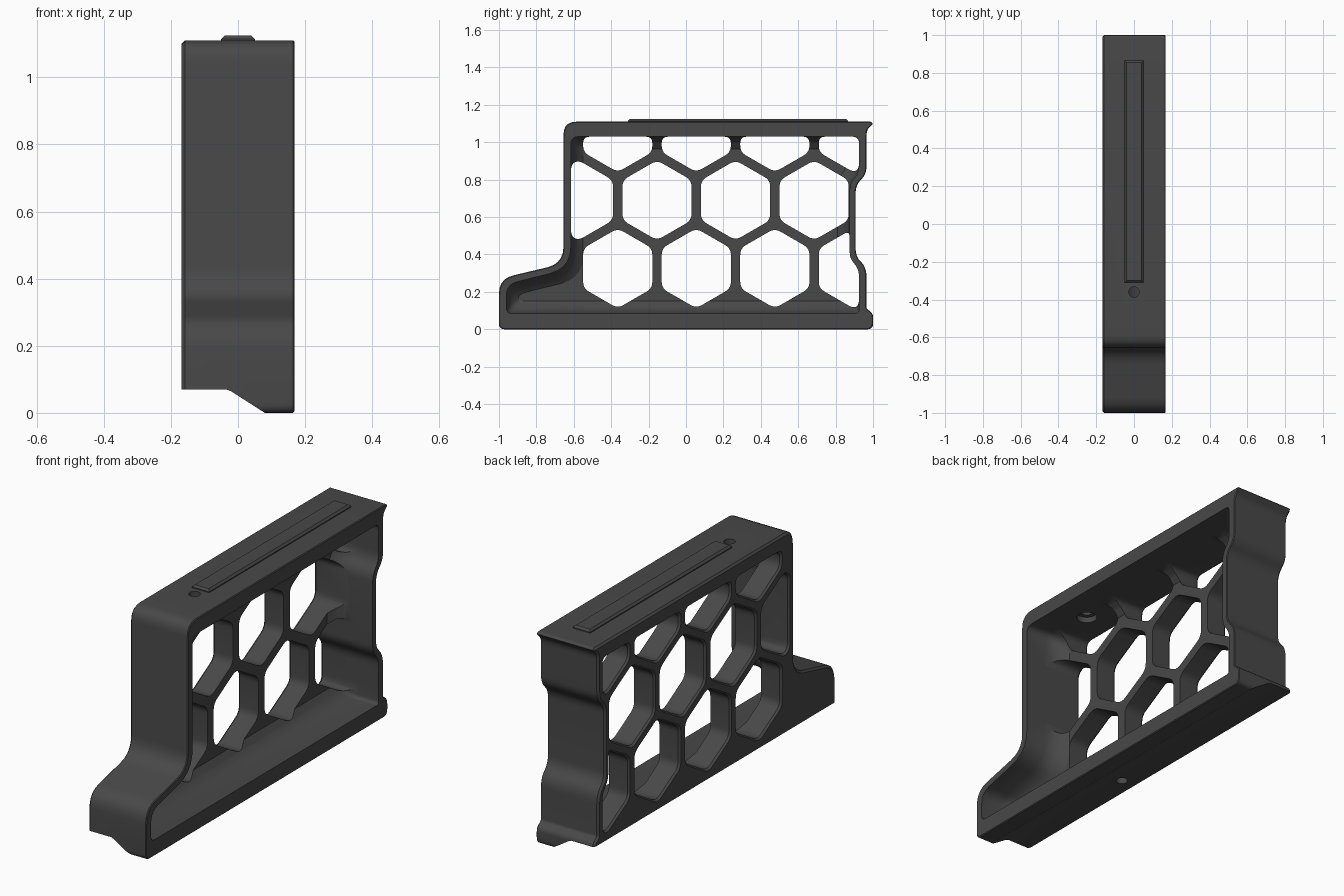
import bpy, bmesh, math
from mathutils import Vector

if "Cube" in bpy.data.objects:
    bpy.data.objects.remove(bpy.data.objects["Cube"])

grey = bpy.data.materials.new("dark_grey")
grey.diffuse_color = (0.065, 0.065, 0.065, 1)
grey.use_nodes = True
grey.node_tree.nodes["Principled BSDF"].inputs["Base Color"].default_value = grey.diffuse_color


def inset(pts, d):
    """Move every edge of a counter-clockwise (y, z, radius) outline inward by d."""
    out = []
    for i, p in enumerate(pts):
        a, b, c = (Vector(q[:2]) for q in (pts[i - 1], p, pts[(i + 1) % len(pts)]))
        u, v = (b - a).normalized(), (c - b).normalized()
        n, m = Vector((-u.y, u.x)), Vector((-v.y, v.x))
        q = b + (n + m) * d / (1 + n.dot(m))
        out.append((q.x, q.y, p[2]))
    return out


def rounded(pts, steps=5):
    """Replace each corner by a small curve."""
    out = []
    for i, p in enumerate(pts):
        a, b, c = (Vector(q[:2]) for q in (pts[i - 1], p, pts[(i + 1) % len(pts)]))
        ra = min(p[2], 0.45 * (a - b).length)
        rc = min(p[2], 0.45 * (c - b).length)
        s, e = b + (a - b).normalized() * ra, b + (c - b).normalized() * rc
        for k in range(steps + 1):
            t = k / steps
            out.append(s * (1 - t) ** 2 + b * 2 * t * (1 - t) + e * t * t)
    return out


def loft(name, pts, layers):
    """Skin an outline along x; layers are (x, inset) pairs."""
    bm = bmesh.new()
    rings = [[bm.verts.new((x, q.x, q.y)) for q in rounded(inset(pts, d))] for x, d in layers]
    for r, s in zip(rings, rings[1:]):
        for i in range(len(r)):
            j = (i + 1) % len(r)
            bm.faces.new((r[i], r[j], s[j], s[i]))
    bm.faces.new(rings[0])
    bm.faces.new(rings[-1])
    return finish(name, bm)


def finish(name, bm):
    bmesh.ops.recalc_face_normals(bm, faces=bm.faces)
    me = bpy.data.meshes.new(name)
    bm.to_mesh(me)
    bm.free()
    me.materials.append(grey)
    ob = bpy.data.objects.new(name, me)
    bpy.context.collection.objects.link(ob)
    return ob


def cylinder(name, x, y, z0, z1, r):
    bm = bmesh.new()
    bmesh.ops.create_cone(bm, cap_ends=True, segments=24, radius1=r, radius2=r, depth=z1 - z0)
    bmesh.ops.translate(bm, verts=bm.verts, vec=(x, y, (z0 + z1) / 2))
    return finish(name, bm)


def cut(target, cutter):
    bpy.context.view_layer.objects.active = target
    m = target.modifiers.new("cut", 'BOOLEAN')
    m.operation, m.solver, m.object = 'DIFFERENCE', 'EXACT', cutter
    bpy.ops.object.modifier_apply(modifier=m.name)
    bpy.data.objects.remove(cutter)


def clip(pts, cy, cz, half):
    """Keep the part of an outline inside an upright hexagon."""
    for k in range(6):
        n = Vector((math.cos(k * math.pi / 3), math.sin(k * math.pi / 3)))
        dist = lambda p: (Vector(p) - Vector((cy, cz))).dot(n) - half
        out = []
        for i, p in enumerate(pts):
            q = pts[i - 1]
            dp, dq = dist(p), dist(q)
            if dp * dq < 0:
                out.append(tuple(Vector(q).lerp(Vector(p), dq / (dq - dp))))
            if dp <= 0:
                out.append(p)
        pts = out
    return [p for i, p in enumerate(pts) if (Vector(p) - Vector(pts[i - 1])).length > 0.004]


# Frame outline (y, z, corner radius), counter-clockwise
outer = [(-1, 0, .03), (1, 0, .03), (1, .085, .02), (.965, .11, .01), (.965, .33, .05),
         (.907, .39, .04), (.907, .77, .04), (.965, .83, .04), (.965, 1.065, .03),
         (1, 1.10, .005), (.99, 1.11, .005), (-.655, 1.11, .07), (-.655, .352, .09), (-1, .27, .08)]
inner = [(-.96, .085, .03), (.925, .085, .02), (.925, .32, .04), (.875, .38, .04),
         (.875, .78, .04), (.925, .84, .04), (.925, 1.03, .03), (-.615, 1.03, .04),
         (-.615, .325, .12), (-.96, .24, .06)]

frame = loft("honeycomb_frame", outer, [(-.168, .01), (-.158, 0), (.164, 0), (.168, .004)])

# Open cavity on the right side, with a fillet around the web
cut(frame, loft("cavity", inner, [(.3, 0), (.05, 0), (.01, .01), (-.025, .032), (-.05, .065)]))

# Honeycomb holes
pitch, half = 0.42, 0.185
for row, z in enumerate((.326, .69, 1.054)):
    first = -.575 if row == 1 else -.365
    for i in range(4):
        shape = clip([p[:2] for p in inner], first + i * pitch, z, half)
        cut(frame, loft("hole", [(y, h, .035) for y, h in shape],
                        [(-.2, -.008), (-.168, -.008), (-.158, 0), (.16, 0)]))

# Stepped and sloped underside
bm = bmesh.new()
ends = [[bm.verts.new((x, y, z)) for x, z in
         ((-.3, -.1), (-.3, .07), (-.035, .07), (-.02, .064), (.08, 0), (.22, -.1))] for y in (-1.2, 1.2)]
for i in range(6):
    j = (i + 1) % 6
    bm.faces.new((ends[0][i], ends[0][j], ends[1][j], ends[1][i]))
for e in ends:
    bm.faces.new(e)
cut(frame, finish("underside", bm))

# Screw holes
cut(frame, cylinder("top_screw_hole", 0, -.36, 1.0, 1.2, .028))
cut(frame, cylinder("top_counterbore", 0, -.36, 1.0, 1.06, .05))
cut(frame, cylinder("bottom_screw_hole", -.09, -.2, -.1, .105, .028))

# Raised strip on top
bm = bmesh.new()
bmesh.ops.create_cube(bm, size=1)
bmesh.ops.scale(bm, verts=bm.verts, vec=(.1, 1.175, .03))
bmesh.ops.translate(bm, verts=bm.verts, vec=(0, .2775, 1.11))
bmesh.ops.bevel(bm, geom=[e for e in bm.edges if all(v.co.z > 1.11 for v in e.verts)],
                offset=.01, segments=1, affect='EDGES')
strip = finish("top_strip", bm)

# Smooth curved walls, keep edges sharp
bpy.ops.object.select_all(action='DESELECT')
for ob in (frame, strip):
    ob.select_set(True)
bpy.context.view_layer.objects.active = frame
bpy.ops.object.shade_smooth_by_angle(angle=math.radians(30))
